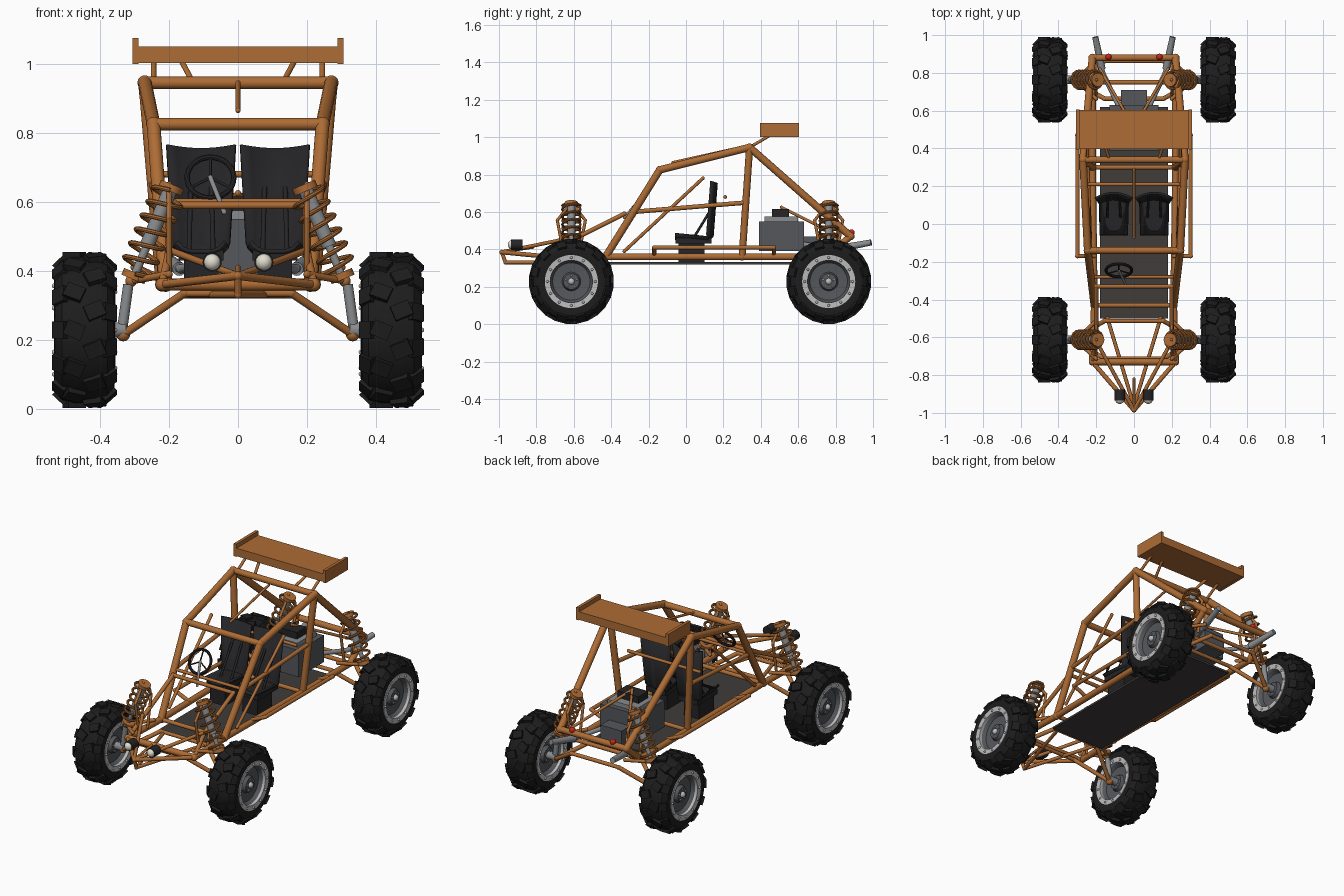
import bpy, bmesh
from math import pi, sin, cos, tau
from mathutils import Matrix, Vector

cube = bpy.data.objects.get("Cube")
if cube:
    bpy.data.objects.remove(cube)


def material(name, color):
    mat = bpy.data.materials.new(name)
    mat.use_nodes = True
    mat.diffuse_color = (*color, 1)
    mat.node_tree.nodes["Principled BSDF"].inputs["Base Color"].default_value = (*color, 1)
    return mat


PAINT = material("orange_paint", (0.42, 0.15, 0.035))
RUBBER = material("rubber", (0.012, 0.012, 0.012))
DARK = material("dark_plastic", (0.018, 0.018, 0.02))
PLATE = material("floor_grey", (0.05, 0.045, 0.042))
STEEL = material("steel", (0.25, 0.26, 0.27))
ENGINE = material("engine_grey", (0.09, 0.095, 0.105))
SILVER = material("silver", (0.5, 0.5, 0.5))
LENS = material("lens", (0.75, 0.72, 0.62))
RED = material("red_lens", (0.6, 0.02, 0.01))


class Part:
    """Collects primitives in one mesh."""

    def __init__(self, name, mat):
        self.name, self.mat, self.bm = name, mat, bmesh.new()

    def rod(self, a, b, r, r2=None, sides=16):
        a, b = Vector(a), Vector(b)
        d = b - a
        m = Matrix.Translation((a + b) / 2) @ d.to_track_quat('Z', 'Y').to_matrix().to_4x4()
        bmesh.ops.create_cone(self.bm, cap_ends=True, segments=sides, radius1=r,
                              radius2=r if r2 is None else r2, depth=d.length, matrix=m)

    def ball(self, p, r):
        bmesh.ops.create_uvsphere(self.bm, u_segments=16, v_segments=10, radius=r,
                                  matrix=Matrix.Translation(p))

    def tube(self, points, r, joints=True):
        for a, b in zip(points, points[1:]):
            self.rod(a, b, r)
        for p in points if joints else points[1:-1]:
            self.ball(p, r * 1.08)

    def pair(self, points, r, joints=True):
        for s in (1, -1):
            self.tube([(s * x, y, z) for x, y, z in points], r, joints)

    def cross(self, x, y, z, r):
        self.tube([(-x, y, z), (x, y, z)], r)

    def box(self, center, size, turn=Matrix()):
        m = turn @ Matrix.Translation(center) @ Matrix.Diagonal((*size, 1))
        bmesh.ops.create_cube(self.bm, size=1, matrix=m)

    def lathe(self, profile, steps=48, closed=False):
        vs = [self.bm.verts.new((x, 0, r)) for x, r in profile]
        es = [self.bm.edges.new(e) for e in zip(vs, vs[1:])]
        if closed:
            es.append(self.bm.edges.new((vs[-1], vs[0])))
        bmesh.ops.spin(self.bm, geom=vs + es, cent=(0, 0, 0), axis=(1, 0, 0),
                       angle=tau, steps=steps, use_merge=True)

    def sweep(self, points, r, sides=8, closed=False):
        rings = []
        n = len(points)
        for i, p in enumerate(points):
            nxt = points[(i + 1) % n] if closed else points[min(i + 1, n - 1)]
            prv = points[i - 1] if closed else points[max(i - 1, 0)]
            q = (nxt - prv).to_track_quat('Z', 'Y')
            rings.append([self.bm.verts.new(p + q @ Vector((r * cos(tau * k / sides), r * sin(tau * k / sides), 0)))
                          for k in range(sides)])
        for a, b in zip(rings, rings[1:] + (rings[:1] if closed else [])):
            for k in range(sides):
                j = (k + 1) % sides
                self.bm.faces.new((a[k], a[j], b[j], b[k]))

    def mesh(self):
        bmesh.ops.recalc_face_normals(self.bm, faces=self.bm.faces)
        me = bpy.data.meshes.new(self.name)
        self.bm.to_mesh(me)
        self.bm.free()
        me.materials.append(self.mat)
        return me

    def done(self):
        return place(self.name, self.mesh())


def place(name, me, at=(0, 0, 0)):
    ob = bpy.data.objects.new(name, me)
    ob.location = at
    bpy.context.collection.objects.link(ob)
    bpy.ops.object.select_all(action='DESELECT')
    ob.select_set(True)
    bpy.context.view_layer.objects.active = ob
    bpy.ops.object.shade_smooth_by_angle()
    return ob


# Roll cage and chassis
rail_front, sill = (0.21, -0.43, 0.36), (0.22, 0.3, 0.36)
header, hoop, tail = (0.245, -0.14, 0.825), (0.27, 0.34, 0.945), (0.22, 0.88, 0.47)
nose_corner, rail_end = (0.22, -0.73, 0.36), (0.22, 0.75, 0.36)
cage = Part("roll_cage", PAINT)
cage.pair([rail_front, header, hoop, tail], 0.02)
cage.pair([hoop, sill], 0.019)
cage.pair([nose_corner, rail_front, sill, rail_end, tail], 0.018)
for x, y, z in (header, hoop, nose_corner, tail):
    cage.cross(x, y, z, 0.018)
for x, y, z in (rail_front, sill, rail_end):
    cage.cross(x, y, z, 0.012)
cage.done()

# Thinner bracing
brace = Part("cage_braces", PAINT)
brace.pair([(0.228, -0.285, 0.6), (0.247, 0.32, 0.65)], 0.012)
brace.pair([(0.225, -0.33, 0.39), (0.24, 0.09, 0.78)], 0.009)
brace.cross(0.2, -0.33, 0.59, 0.011)
brace.cross(0.228, -0.28, 0.6, 0.009)
brace.cross(0.235, 0.21, 0.68, 0.009)
brace.tube([(0, -0.07, 0.865), (0, 0.29, 0.945)], 0.007)
brace.pair([(0, 0.51, 0.625), (0.18, 0.82, 0.47)], 0.008)
brace.pair([(0.2, -0.33, 0.59), (0.2, -0.61, 0.45), nose_corner], 0.012)
brace.done()

# Side protection bars
side_bar = Part("side_bars", PAINT)
side_bar.pair([(0.21, -0.17, 0.37), (0.3, -0.17, 0.41), (0.3, 0.47, 0.41), (0.21, 0.47, 0.37)], 0.011)
side_bar.done()

# Pointed nose
nose = Part("nose_frame", PAINT)
tip, low_tip = (0, -0.985, 0.385), (0, -0.965, 0.33)
nose.pair([nose_corner, tip], 0.012)
nose.pair([(0.2, -0.62, 0.46), tip], 0.01)
nose.pair([(0.14, -0.5, 0.33), low_tip], 0.01)
nose.tube([tip, low_tip], 0.01)
nose.tube([tip, (0, -0.82, 0.41)], 0.007)
nose.done()

# Suspension, one set per axle
for label, y in (("front", -0.613), ("rear", 0.763)):
    arms = Part(label + "_suspension_arms", PAINT)
    for dy in (-0.1, 0.1):
        arms.pair([(0.333, y, 0.215), (0.155, y + dy, 0.335)], 0.012)
        arms.pair([(0.31, y, 0.37), (0.2, y + dy, 0.39)], 0.01)
        arms.pair([(0.2, y, 0.65), (0.2, y + dy * 0.75, 0.555), (0.2, y + dy * 0.4, 0.37)], 0.008)
        arms.cross(0.155, y + dy, 0.335, 0.011)
    damper = Part(label + "_dampers", STEEL)
    spring = Part(label + "_springs", PAINT)
    for s in (1, -1):
        arms.ball((s * 0.333, y, 0.215), 0.02)
        arms.ball((s * 0.31, y, 0.37), 0.017)
        top, low = Vector((s * 0.19, y, 0.65)), Vector((s * 0.305, y, 0.375))
        q = (low - top).to_track_quat('Z', 'Y')
        damper.rod(top, top.lerp(low, 0.65), 0.021)
        damper.rod(top, low, 0.012)
        damper.rod((s * 0.318, y, 0.36), (s * 0.338, y, 0.215), 0.015)
        damper.rod((s * 0.325, y, 0.228), (s * 0.4, y, 0.228), 0.022)
        length, turns, count = (low - top).length, 6, 96
        coil = [top + q @ Vector((0.048 * cos(tau * turns * i / count), 0.048 * sin(tau * turns * i / count),
                                  length * (0.06 + 0.88 * i / count))) for i in range(count + 1)]
        spring.sweep(coil, 0.007)
        for t in (0.0, 0.93):
            spring.rod(top.lerp(low, t), top.lerp(low, t + 0.07), 0.036)
    for p in (arms, damper, spring):
        p.done()

# Wheels: tyre with staggered lugs, dished rim, rings and bolts
tire = Part("tire", RUBBER)
half = [(0.075, 0.115), (0.088, 0.15), (0.085, 0.18), (0.066, 0.204), (0.03, 0.213)]
tire.lathe(half + [(-x, r) for x, r in reversed(half)])
for i in range(24):
    s = 1 if i % 2 else -1
    spin = Matrix.Rotation(tau * i / 24, 4, 'X')
    tilt = Matrix.Translation((s * 0.03, 0, 0.213)) @ Matrix.Rotation(s * 0.4, 4, 'Z')
    tire.box((0, 0, 0), (0.055, 0.045, 0.026), spin @ tilt)
    shoulder = Matrix.Translation((s * 0.07, 0, 0.195)) @ Matrix.Rotation(s * 0.75, 4, 'Y')
    tire.box((0, 0, 0), (0.045, 0.05, 0.022), spin @ shoulder)
rim = Part("rim", ENGINE)
rim.lathe([(0.075, 0.116), (0.05, 0.1), (0.045, 0.05), (0.065, 0.042), (0.065, 0.001),
           (-0.065, 0.001), (-0.065, 0.042), (-0.045, 0.05), (-0.05, 0.1), (-0.075, 0.116)])
ring = Part("rim_rings", SILVER)
for s in (1, -1):
    ring.lathe([(s * 0.07, 0.113), (s * 0.087, 0.113), (s * 0.089, 0.142), (s * 0.07, 0.142)], closed=True)
    ring.ball((s * 0.065, 0, 0), 0.018)
    for i in range(12):
        a = tau * i / 12
        ring.ball((s * 0.088, 0.128 * sin(a), 0.128 * cos(a)), 0.007)
    for i in range(5):
        a = tau * i / 5
        ring.ball((s * 0.065, 0.031 * sin(a), 0.031 * cos(a)), 0.005)
wheel_parts = [(p.name, p.mesh()) for p in (tire, rim, ring)]
for label, y in (("front", -0.613), ("rear", 0.763)):
    for side, x in (("left", 0.445), ("right", -0.445)):
        for name, me in wheel_parts:
            place(f"{label}_{side}_{name}", me, (x, y, 0.228))

# Floor pan
floor = Part("floor_pan", PLATE)
floor.box((0, 0.06, 0.325), (0.36, 1.12, 0.012))
floor.done()

# Bucket seats: curved shell, side bolsters and harness straps
for label, x in (("left", 0.107), ("right", -0.107)):
    seat = Part(label + "_seat", DARK)
    path = [(-0.06, 0.45, 0.075), (0.12, 0.435, 0.08), (0.148, 0.47, 0.085), (0.17, 0.755, 0.102)]
    rows = []
    for y, z, w in path:
        row = []
        for k in range(-4, 5):
            u = k / 4
            upright = z > 0.46
            row.append(seat.bm.verts.new((x + u * w, y - (0.03 * u * u if upright else 0),
                                          z + (0.01 * u * u if upright else 0.03 * u ** 4))))
        rows.append(row)
    for a, b in zip(rows, rows[1:]):
        for k in range(8):
            seat.bm.faces.new((a[k], a[k + 1], b[k + 1], b[k]))
    for s in (1, -1):
        seat.tube([(x + s * 0.035, 0.04, 0.46), (x + s * 0.03, 0.15, 0.64)], 0.007)
    seat.box((x, 0.04, 0.445), (0.13, 0.19, 0.03))
    seat.box((x, 0.03, 0.38), (0.1, 0.14, 0.1))
    shell = seat.done().modifiers.new("thickness", 'SOLIDIFY')
    shell.thickness = 0.012

# Steering wheel and column
hub = Vector((-0.08, -0.245, 0.67))
up, across = Vector((0, 0.5, 0.87)), Vector((1, 0, 0))
steering = Part("steering_wheel", DARK)
steering.sweep([hub + 0.068 * (across * cos(tau * i / 32) + up * sin(tau * i / 32)) for i in range(32)],
               0.008, closed=True)
for a in (pi / 2, pi * 7 / 6, -pi / 6):
    steering.rod(hub, hub + 0.068 * (across * cos(a) + up * sin(a)), 0.004)
steering.done()
column = Part("steering_column", STEEL)
column.tube([hub, (-0.04, -0.33, 0.57)], 0.007)
column.done()

# Engine and exhausts
block = Part("engine_block", ENGINE)
block.box((0, 0.51, 0.47), (0.26, 0.24, 0.16))
block.box((0, 0.66, 0.42), (0.14, 0.1, 0.1))
block.done()
cover = Part("engine_cover", STEEL)
cover.box((0, 0.51, 0.562), (0.2, 0.18, 0.025))
cover.done()
intake = Part("air_intake", DARK)
intake.box((0, 0.505, 0.595), (0.14, 0.09, 0.04))
intake.done()
exhaust = Part("exhaust_pipes", STEEL)
exhaust.pair([(0.07, 0.6, 0.43), (0.165, 0.8, 0.405), (0.175, 0.84, 0.41)], 0.013)
for s in (1, -1):
    exhaust.rod((s * 0.17, 0.82, 0.405), (s * 0.205, 0.99, 0.437), 0.02, 0.016)
exhaust.done()

# Lights
housing, lens = Part("headlight_housings", DARK), Part("headlight_lenses", LENS)
tail_lamp = Part("tail_lights", RED)
for s in (1, -1):
    housing.rod((s * 0.075, -0.935, 0.425), (s * 0.075, -0.875, 0.425), 0.028)
    lens.ball((s * 0.075, -0.928, 0.425), 0.025)
    tail_lamp.ball((s * 0.135, 0.885, 0.49), 0.017)
for p in (housing, lens, tail_lamp):
    p.done()

# Rear wing with end plates and struts
wing = Part("rear_wing", PAINT)
wing.box((0, 0.5, 1.026), (0.58, 0.205, 0.048))
for s in (1, -1):
    wing.box((s * 0.297, 0.5, 1.037), (0.018, 0.21, 0.075))
wing.pair([(0.245, 0.34, 0.945), (0.245, 0.45, 1.01)], 0.008)
wing.pair([(0.13, 0.34, 0.945), (0.165, 0.45, 1.01)], 0.008)
wing.done()
